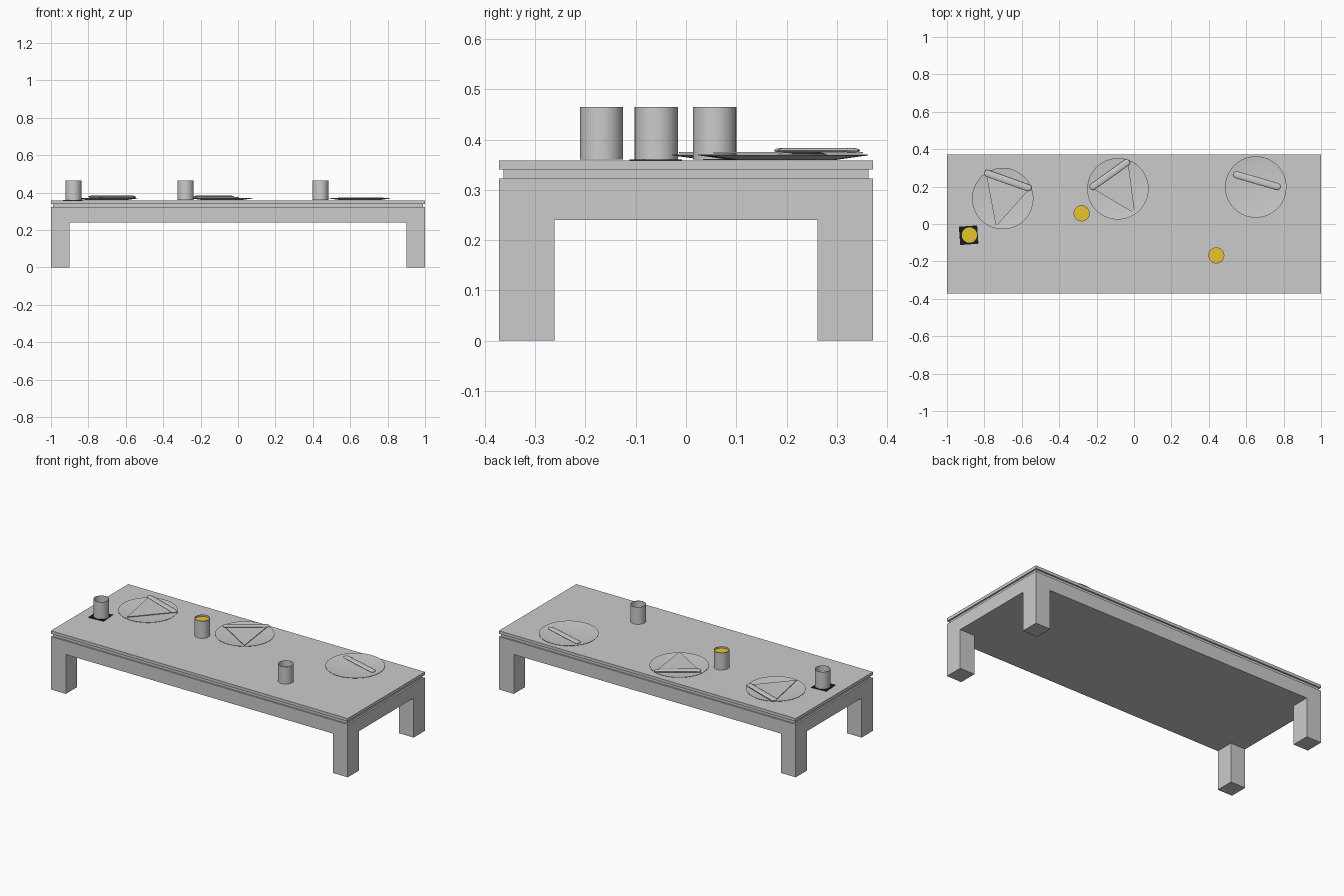
import bpy, bmesh, math
from mathutils import Vector, Matrix

if "Cube" in bpy.data.objects:
    bpy.data.objects.remove(bpy.data.objects["Cube"])


def material(name, rgb):
    m = bpy.data.materials.new(name)
    m.diffuse_color = (*rgb, 1)
    m.use_nodes = True
    m.node_tree.nodes["Principled BSDF"].inputs["Base Color"].default_value = m.diffuse_color
    return m


def finish(name, bm, mat=None, smooth=False):
    bmesh.ops.recalc_face_normals(bm, faces=bm.faces)
    me = bpy.data.meshes.new(name)
    bm.to_mesh(me)
    bm.free()
    ob = bpy.data.objects.new(name, me)
    bpy.context.collection.objects.link(ob)
    if mat:
        me.materials.append(mat)
    if smooth:
        bpy.ops.object.select_all(action='DESELECT')
        bpy.context.view_layer.objects.active = ob
        ob.select_set(True)
        bpy.ops.object.shade_smooth_by_angle(angle=math.radians(35))
    return ob


def box(name, lo, hi, mat=None, turn=0):
    lo, hi = Vector(lo), Vector(hi)
    bm = bmesh.new()
    bmesh.ops.create_cube(bm, size=1, matrix=Matrix.Translation((lo + hi) / 2)
                          @ Matrix.Rotation(turn, 4, 'Z') @ Matrix.Diagonal((*(hi - lo), 1)))
    return finish(name, bm, mat)


def lathe(name, profile, x, y, mat=None, n=48):
    bm = bmesh.new()
    vs = [bm.verts.new((r, 0, z)) for r, z in profile]
    es = [bm.edges.new(p) for p in zip(vs, vs[1:])]
    bmesh.ops.spin(bm, geom=vs + es, axis=(0, 0, 1), cent=(0, 0, 0),
                   angle=math.tau, steps=n)
    bmesh.ops.remove_doubles(bm, verts=bm.verts, dist=1e-5)
    bmesh.ops.translate(bm, verts=bm.verts, vec=(x, y, 0))
    return finish(name, bm, mat, True)


def crust(name, a, b, z, width, height):
    # flattened capsule running from a to b
    a, b = Vector(a), Vector(b)
    mid, d = (a + b) / 2, b - a
    half = d.length / 2 - width / 2
    bm = bmesh.new()
    bmesh.ops.create_uvsphere(bm, u_segments=20, v_segments=12, radius=1,
                              matrix=Matrix.Rotation(math.pi / 2, 4, 'Y'))
    for v in bm.verts:
        shift = half * (1 if v.co.x > 0.01 else -1 if v.co.x < -0.01 else 0)
        v.co = (v.co.x * width / 2 + shift, v.co.y * width / 2, v.co.z * height / 2)
    bmesh.ops.transform(bm, verts=bm.verts, matrix=Matrix.Translation((*mid, z))
                        @ Matrix.Rotation(math.atan2(d.y, d.x), 4, 'Z'))
    return finish(name, bm, None, True)


def slice_of(name, a, b, tip, z0, z1):
    # thin triangle with a raised crust along a-b
    bm = bmesh.new()
    f = bm.faces.new([bm.verts.new((*p, z0)) for p in (a, b, tip)])
    ext = bmesh.ops.extrude_face_region(bm, geom=[f])
    bmesh.ops.translate(bm, vec=(0, 0, z1 - z0),
                        verts=[g for g in ext['geom'] if isinstance(g, bmesh.types.BMVert)])
    finish(name, bm)
    a, b, tip = Vector(a), Vector(b), Vector(tip)
    inward = (tip - (a + b) / 2).normalized() * 0.016
    crust(name + "_crust", a + inward, b + inward, 0.3782, 0.036, 0.0105)


# table: apron slab, recessed shadow gap, top board, four legs
W, D = 1.0, 0.372
box("table_apron", (-W, -D, 0.24), (W, D, 0.322))
box("table_gap", (-W + 0.01, -D + 0.009, 0.322), (W - 0.01, D - 0.009, 0.34))
box("table_top", (-W, -D, 0.34), (W, D, 0.358))
for sx in (-1, 1):
    for sy in (-1, 1):
        xs, ys = sorted((sx * 0.9, sx * W)), sorted((sy * 0.262, sy * D))
        box("table_leg", (xs[0], ys[0], 0), (xs[1], ys[1], 0.24))

# coaster
box("coaster", (-0.933, -0.109, 0.358), (-0.835, -0.011, 0.3605),
    material("black", (0.01, 0.01, 0.01)), math.radians(4))

# cups with drink
orange = material("drink_orange", (0.8, 0.55, 0.03))
for x, y, level in ((-0.88, -0.059, 0.40), (-0.28, 0.057, 0.455), (0.44, -0.168, 0.40)):
    lathe("cup", [(0, 0.3603), (0.043, 0.3603), (0.043, 0.465), (0.041, 0.465),
                  (0.041, 0.364), (0, 0.364)], x, y)
    lathe("drink", [(0, level), (0.041, level)], x, y, orange)

# plates
for x, y in ((-0.702, 0.136), (-0.086, 0.188), (0.651, 0.198)):
    lathe("plate", [(0, 0.3595), (0.1, 0.3595), (0.164, 0.3685), (0.164, 0.3698),
                    (0.1, 0.3625), (0, 0.3625)], x, y, n=64)

# food slices and a leftover crust
slice_of("slice_left", (-0.795, 0.292), (-0.545, 0.203), (-0.738, -0.014), 0.372, 0.3755)
slice_of("slice_middle", (-0.034, 0.352), (-0.243, 0.203), (0.005, 0.055), 0.372, 0.3755)
crust("leftover_crust", (0.532, 0.268), (0.783, 0.195), 0.3685, 0.036, 0.0115)
